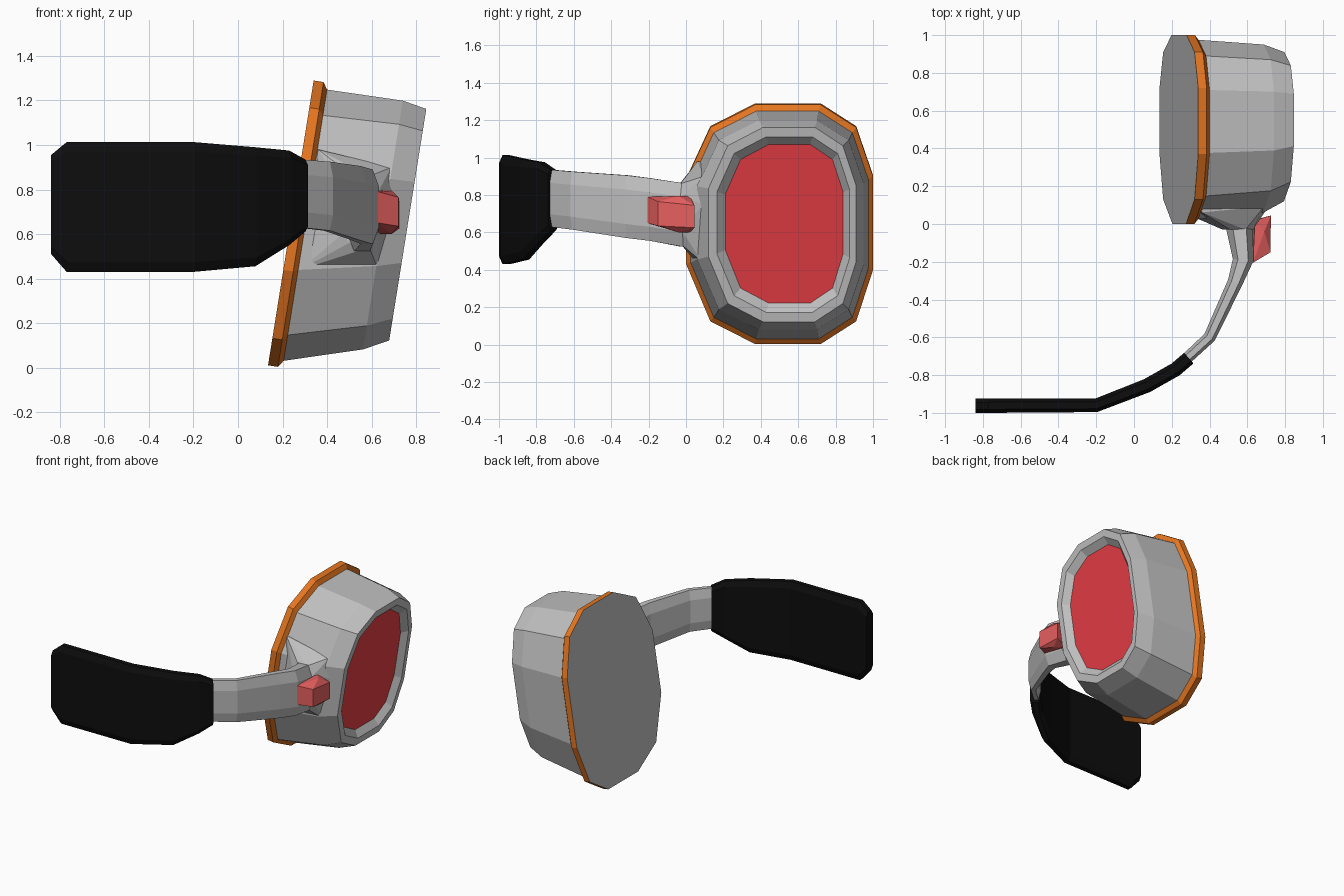
import bpy, bmesh, math
from mathutils import Vector

if "Cube" in bpy.data.objects:
    bpy.data.objects.remove(bpy.data.objects["Cube"])


def material(name, r, g, b):
    m = bpy.data.materials.new(name)
    m.diffuse_color = (r, g, b, 1)
    m.use_nodes = True
    m.node_tree.nodes["Principled BSDF"].inputs["Base Color"].default_value = m.diffuse_color
    return m


GREY = material("light grey", .52, .52, .52)
ORANGE = material("orange", .78, .18, .015)
RED = material("deep red", .82, .048, .06)
CORAL = material("soft red", .82, .12, .12)
BLACK = material("black", .004, .004, .004)


def finish(name, bm, mats):
    bmesh.ops.recalc_face_normals(bm, faces=bm.faces)
    me = bpy.data.meshes.new(name)
    bm.to_mesh(me)
    bm.free()
    for m in mats:
        me.materials.append(m)
    ob = bpy.data.objects.new(name, me)
    bpy.context.collection.objects.link(ob)
    return ob


def loft(name, rings, mats, bands=None, caps=(0, 0)):
    """Skin a list of equal-sized rings and close both ends."""
    bm = bmesh.new()
    vs = [[bm.verts.new(p) for p in ring] for ring in rings]
    n = len(vs[0])
    for k in range(len(vs) - 1):
        for i in range(n):
            j = (i + 1) % n
            f = bm.faces.new((vs[k][i], vs[k][j], vs[k + 1][j], vs[k + 1][i]))
            f.material_index = bands[k] if bands else 0
    for ring, m in ((vs[0], caps[0]), (vs[-1], caps[1])):
        bm.faces.new(ring).material_index = m
    return finish(name, bm, mats)


def hull(name, points, mat):
    bm = bmesh.new()
    for p in points:
        bm.verts.new(p)
    bmesh.ops.convex_hull(bm, input=bm.verts)
    bmesh.ops.dissolve_limit(bm, angle_limit=.02, verts=bm.verts, edges=bm.edges)
    return finish(name, bm, [mat])


# Ear cup: twelve-sided outline swept along a tilted axis
OUTLINE = [(-.26, 1), (.44, 1), (.82, .81), (1, .4), (1, -.38), (.82, -.81),
           (.44, -1), (-.26, -1), (-.74, -.81), (-1, -.33), (-1, .37), (-.74, .81)]
C, S = math.cos(math.radians(9.1)), math.sin(math.radians(9.1))


def cup_ring(u, yc, yh, wc, wh):
    pts = []
    for a, b in OUTLINE:
        w = wc + wh * b
        pts.append((.2375 + u * C + w * S, yc + yh * a, .65 - u * S + w * C))
    return pts


cup = [cup_ring(*s) for s in (
    (0, .5, .5, 0, .648),            # back of rim
    (.045, .5, .5, 0, .648),         # front of rim
    (.066, .5, .475, 0, .617),       # body start
    (.41, .505, .445, .056, .566),   # body shoulder
    (.52, .515, .395, .075, .527),   # front lip
    (.52, .52, .355, .075, .475),    # inner lip
    (.48, .525, .315, .073, .43))]   # recessed pad
loft("ear_cup", cup, [GREY, ORANGE, RED], bands=[1, 1, 0, 0, 0, 0], caps=(0, 2))


# Band pieces: eight-sided strap sections along a path in plan
def strap(name, stations, mat, flat):
    rings = []
    for i, (x, y, lo, hi, t) in enumerate(stations):
        a = stations[max(i - 1, 0)]
        b = stations[min(i + 1, len(stations) - 1)]
        d = Vector((b[0] - a[0], b[1] - a[1], 0)).normalized()
        nrm = Vector((-d.y, d.x, 0))
        mid, h, t = Vector((x, y, (lo + hi) / 2)), (hi - lo) / 2, t / 2
        prof = [(t, -flat * h), (t, flat * h), (t * .5, h), (-t * .5, h),
                (-t, flat * h), (-t, -flat * h), (-t * .5, -h), (t * .5, -h)]
        rings.append([mid + nrm * p + Vector((0, 0, q)) for p, q in prof])
    return loft(name, rings, [mat])


strap("arm", [(.55, .04, .52, .86, .15), (.56, -.03, .525, .865, .14),
              (.578, -.19, .555, .89, .11), (.535, -.31, .57, .905, .08),
              (.40, -.60, .615, .925, .065), (.27, -.72, .63, .935, .06)], GREY, .55)

strap("headband", [(.29, -.71, .61, .935, .075), (.22, -.77, .55, .975, .075),
                   (.07, -.855, .455, .99, .075), (-.2, -.96, .43, 1.013, .072),
                   (-.77, -.9625, .43, 1.013, .075),
                   (-.84, -.9625, .51, .955, .075)], BLACK, .85)

# Flared bracket joining the arm to the cup
base = [(.36, .98), (.69, .90), (.715, .75), (.63, .44), (.28, .44)]
neck = [(.47, .6), (.47, .8), (.51, .865), (.59, .86), (.63, .79), (.63, .62), (.59, .54), (.5, .56)]
hull("bracket", [(x, .055 + (x - .3) * .1, z) for x, z in base]
     + [(x - .02, .15, z) for x, z in base]
     + [(x, -.03, z) for x, z in neck], GREY)

# Small button block on the outside of the arm
hull("button", [(.63, -.205, .65), (.63, -.205, .79), (.63, .02, .60), (.64, .02, .795),
                (.69, -.04, .60), (.69, -.04, .795),
                (.722, -.15, .635), (.722, -.15, .765), (.725, .045, .625), (.725, .045, .745)], CORAL)
